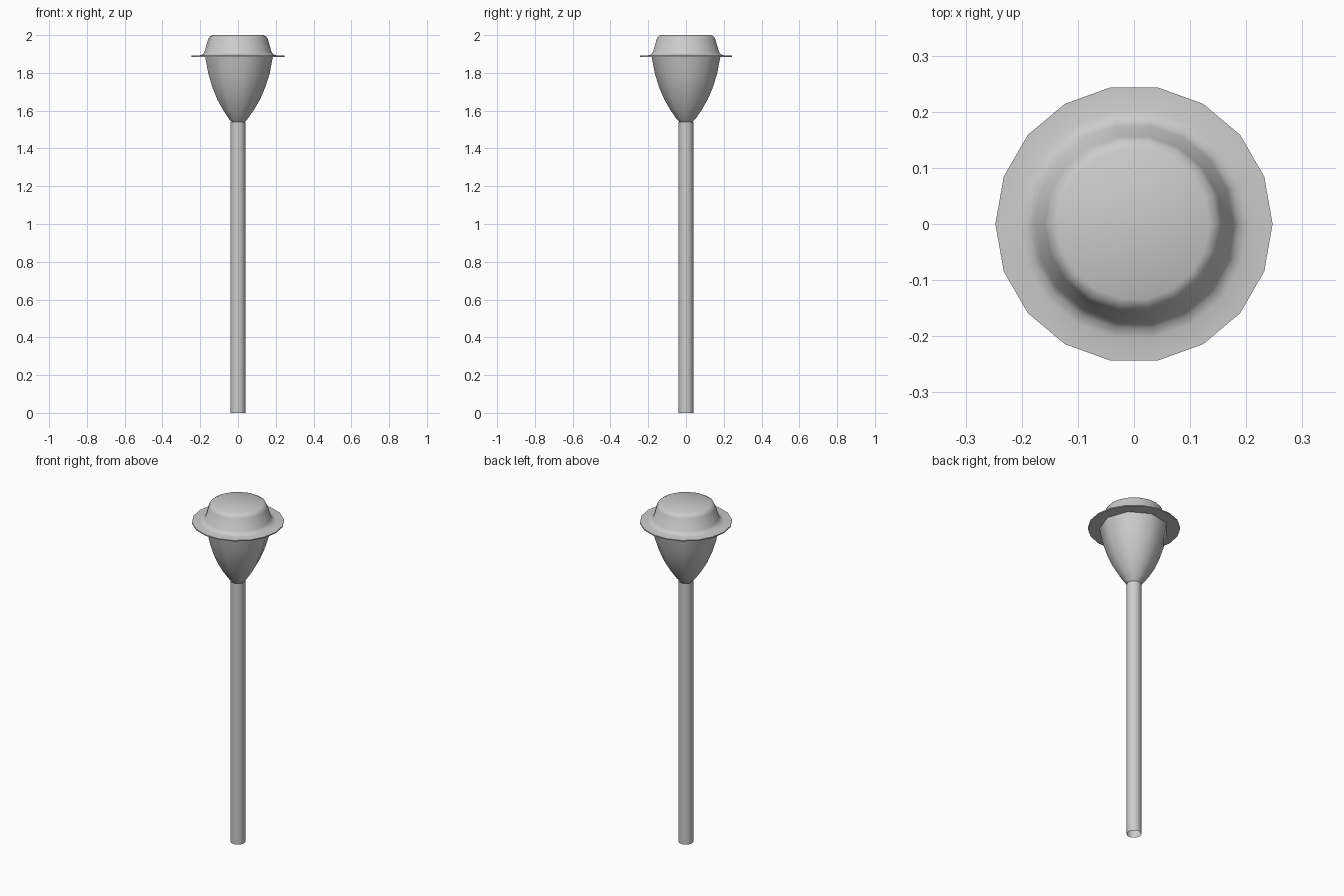
import bpy, bmesh
from math import cos, sin, tau, radians

if "Cube" in bpy.data.objects:
    bpy.data.objects.remove(bpy.data.objects["Cube"])


def lathe(name, profile, sides, cap_start=False, cap_end=False, angle=40):
    """Revolve an (r, z) profile around z, with a vertex on +x."""
    bm = bmesh.new()
    rings = [[bm.verts.new((r * cos(tau * i / sides), r * sin(tau * i / sides), z))
              for i in range(sides)] for r, z in profile]
    for a, b in zip(rings, rings[1:]):
        for i in range(sides):
            j = (i + 1) % sides
            bm.faces.new((a[i], a[j], b[j], b[i]))
    if cap_start:
        bm.faces.new(rings[0][::-1])
    if cap_end:
        bm.faces.new(rings[-1])
    mesh = bpy.data.meshes.new(name)
    bm.to_mesh(mesh)
    bm.free()
    obj = bpy.data.objects.new(name, mesh)
    bpy.context.collection.objects.link(obj)
    bpy.ops.object.select_all(action='DESELECT')
    obj.select_set(True)
    bpy.context.view_layer.objects.active = obj
    bpy.ops.object.shade_smooth_by_angle(angle=radians(angle))
    return obj


# Open tubular post
lathe("post", [(0.04, 0), (0.04, 1.54)], 18)

# Nine-sided rounded lamp bowl
lathe("lamp_bowl", [(0.03, 1.535), (0.05, 1.555), (0.085, 1.605), (0.117, 1.66),
                    (0.145, 1.725), (0.167, 1.795), (0.185, 1.886)],
      9, cap_start=True, angle=45)

# Hat-like lid: flat underside, thin brim, tapered crown with rounded top
lathe("lid", [(0.247, 1.885), (0.247, 1.891), (0.205, 1.892), (0.188, 1.898),
              (0.177, 1.912), (0.158, 1.978), (0.15, 1.992), (0.135, 2.0)],
      18, cap_start=True, cap_end=True, angle=50)
